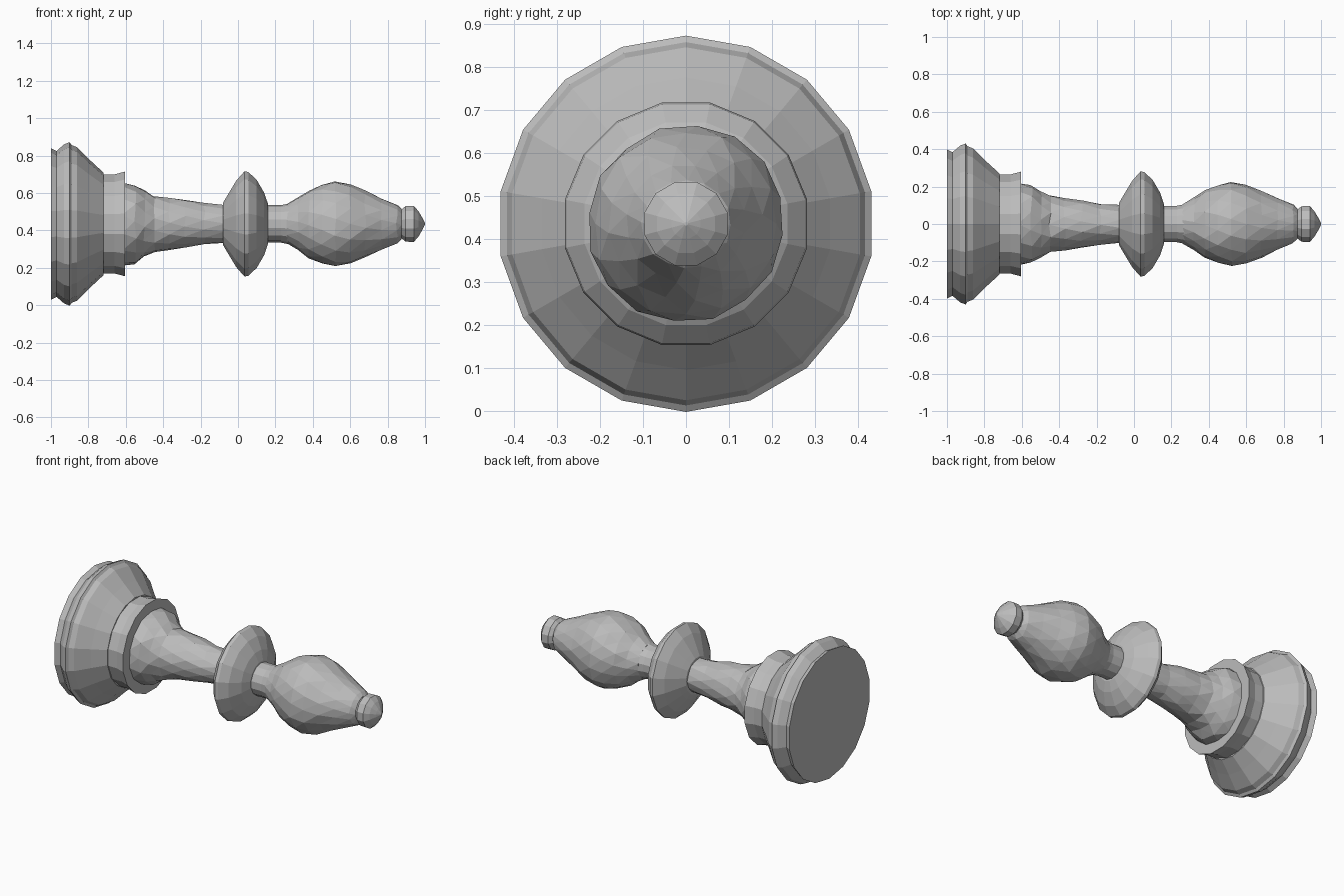
import bpy, bmesh, math, random
from mathutils import Vector

random.seed(4)
cube = bpy.data.objects.get("Cube")
if cube:
    bpy.data.objects.remove(cube, do_unlink=True)

AXIS_Z = 0.435

stone = bpy.data.materials.new("grey stone")
stone.use_nodes = True
stone.diffuse_color = (0.5, 0.5, 0.5, 1)
stone.node_tree.nodes["Principled BSDF"].inputs["Base Color"].default_value = (0.5, 0.5, 0.5, 1)


def turned_part(name, profile, sides, twist=0.0, wobble=0.0):
    """Faceted solid turned around the x axis; twist and wobble roughen the facets."""
    bm = bmesh.new()
    rings = []
    for i, (x, r) in enumerate(profile):
        ring = []
        for k in range(sides):
            a = math.tau * (k + 0.5 + twist * i) / sides
            rr = r * (1 + random.uniform(-wobble, wobble))
            dx = random.uniform(-wobble, wobble) * 0.2 if 0 < i < len(profile) - 1 else 0
            ring.append(bm.verts.new(Vector((x + dx, rr * math.cos(a), AXIS_Z + rr * math.sin(a)))))
        rings.append(ring)
    for a, b in zip(rings, rings[1:]):
        for k in range(sides):
            n = (k + 1) % sides
            bm.faces.new((a[k], a[n], b[n], b[k]))
    bm.faces.new(rings[0])
    bm.faces.new(rings[-1])
    if wobble:
        bmesh.ops.triangulate(bm, faces=[f for f in bm.faces if len(f.verts) == 4])
    bmesh.ops.recalc_face_normals(bm, faces=bm.faces)
    mesh = bpy.data.meshes.new(name)
    bm.to_mesh(mesh)
    bm.free()
    mesh.materials.append(stone)
    obj = bpy.data.objects.new(name, mesh)
    bpy.context.collection.objects.link(obj)
    return obj


# Wide foot with a rounded lip and a sloping shoulder
turned_part("foot", [(-1, 0.405), (-0.97, 0.39), (-0.93, 0.425), (-0.9, 0.437),
                     (-0.89, 0.422), (-0.86, 0.41), (-0.79, 0.34), (-0.72, 0.275)], 18)

# Flared ring above the foot
turned_part("foot_ring", [(-0.73, 0.27), (-0.66, 0.27), (-0.605, 0.285)], 16)

# Tapering stem
turned_part("stem", [(-0.62, 0.225), (-0.55, 0.212), (-0.5, 0.178), (-0.45, 0.152),
                     (-0.37, 0.138), (-0.28, 0.127), (-0.18, 0.11), (-0.07, 0.1)],
            14, twist=0.35, wobble=0.035)

# Disc collar
turned_part("collar", [(-0.08, 0.115), (-0.06, 0.15), (-0.01, 0.235), (0.035, 0.287),
                       (0.055, 0.283), (0.1, 0.24), (0.14, 0.17), (0.16, 0.11)], 16)

# Neck, swollen head and its narrow top
turned_part("neck", [(0.15, 0.1), (0.23, 0.1), (0.29, 0.113)], 14)
turned_part("head", [(0.26, 0.105), (0.32, 0.14), (0.38, 0.183), (0.45, 0.212), (0.52, 0.228),
                     (0.6, 0.214), (0.68, 0.178), (0.77, 0.137), (0.85, 0.103), (0.875, 0.08)],
            16, twist=0.3, wobble=0.025)

# Small pointed finial
turned_part("finial", [(0.85, 0.07), (0.875, 0.08), (0.895, 0.098), (0.94, 0.1),
                       (0.965, 0.07), (0.985, 0.035), (1.0, 0.004)], 12)
